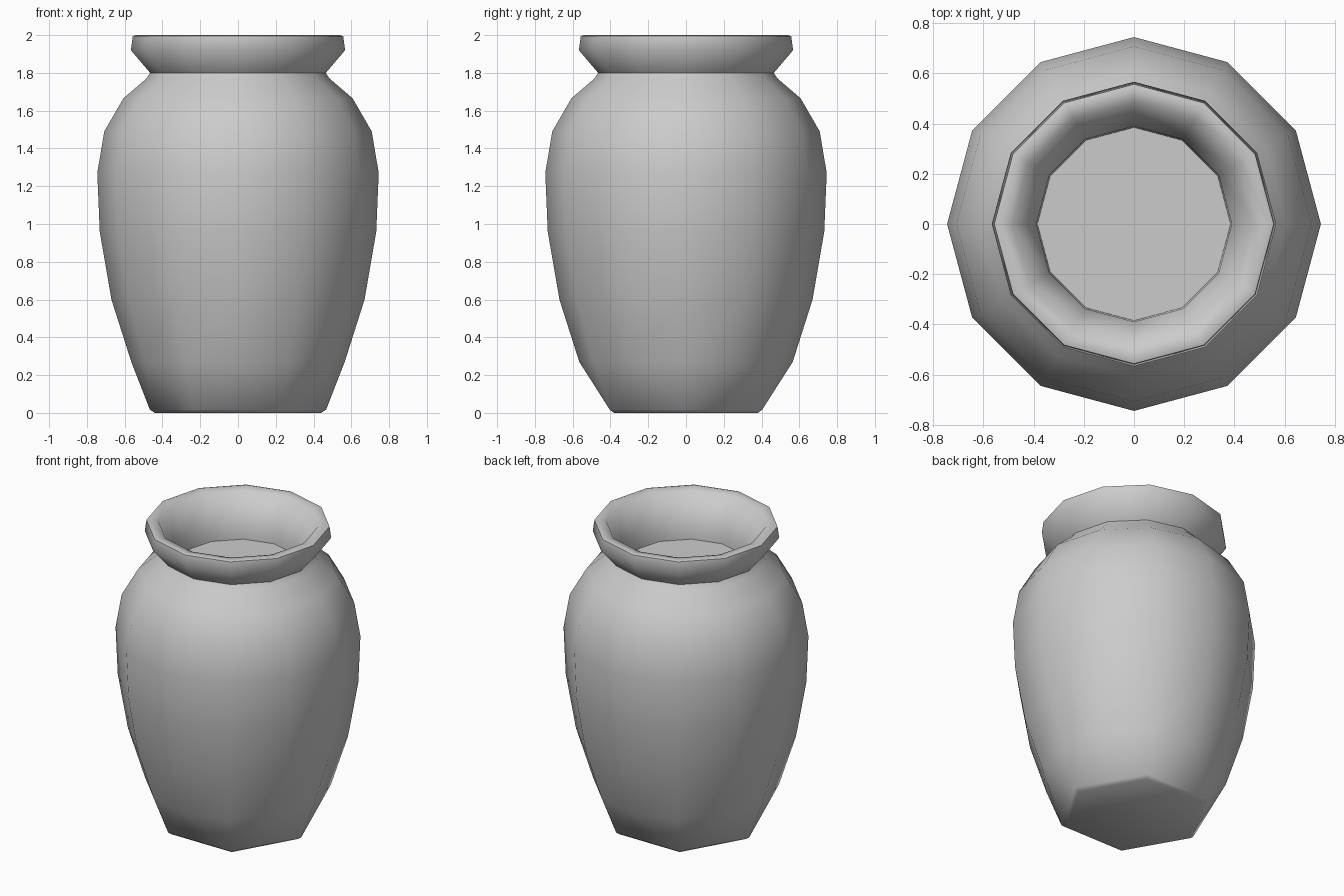
import bpy, bmesh
from math import cos, sin, pi, radians

if "Cube" in bpy.data.objects:
    bpy.data.objects.remove(bpy.data.objects["Cube"])

# Profiles as (radius, height): six-sided foot, then twelve-sided body, rim and throat
FOOT = [(0.44, 0.0), (0.467, 0.018)]
BODY = [(0.565, 0.27), (0.67, 0.60), (0.732, 0.96), (0.745, 1.27), (0.708, 1.49),
        (0.607, 1.665), (0.485, 1.77), (0.465, 1.80), (0.567, 1.92), (0.557, 1.995),
        (0.54, 2.0), (0.485, 1.99), (0.39, 1.80), (0.385, 1.71)]

bm = bmesh.new()


def ring(r, z, n):
    return [bm.verts.new((r * cos(2 * pi * i / n), r * sin(2 * pi * i / n), z)) for i in range(n)]


def bridge(a, b):
    n = len(a)
    for i in range(n):
        j = (i + 1) % n
        bm.faces.new((a[i], a[j], b[j], b[i]))


foot = [ring(r, z, 6) for r, z in FOOT]
body = [ring(r, z, 12) for r, z in BODY]
for rings in (foot, body):
    for a, b in zip(rings, rings[1:]):
        bridge(a, b)

# Fan from the six-sided foot out to the twelve-sided body
h, v = foot[-1], body[0]
for k in range(6):
    bm.faces.new((h[k], v[2 * k], v[2 * k - 1]))
    bm.faces.new((h[k], v[2 * k + 1], v[2 * k]))
    bm.faces.new((h[k], h[(k + 1) % 6], v[2 * k + 1]))

# Underside and the flat floor inside the neck
bm.faces.new(foot[0])
bm.faces.new(body[-1])
bmesh.ops.recalc_face_normals(bm, faces=bm.faces)

mesh = bpy.data.meshes.new("vase")
bm.to_mesh(mesh)
bm.free()
vase = bpy.data.objects.new("vase", mesh)
bpy.context.collection.objects.link(vase)
bpy.context.view_layer.objects.active = vase
vase.select_set(True)
bpy.ops.object.shade_smooth_by_angle(angle=radians(65))
